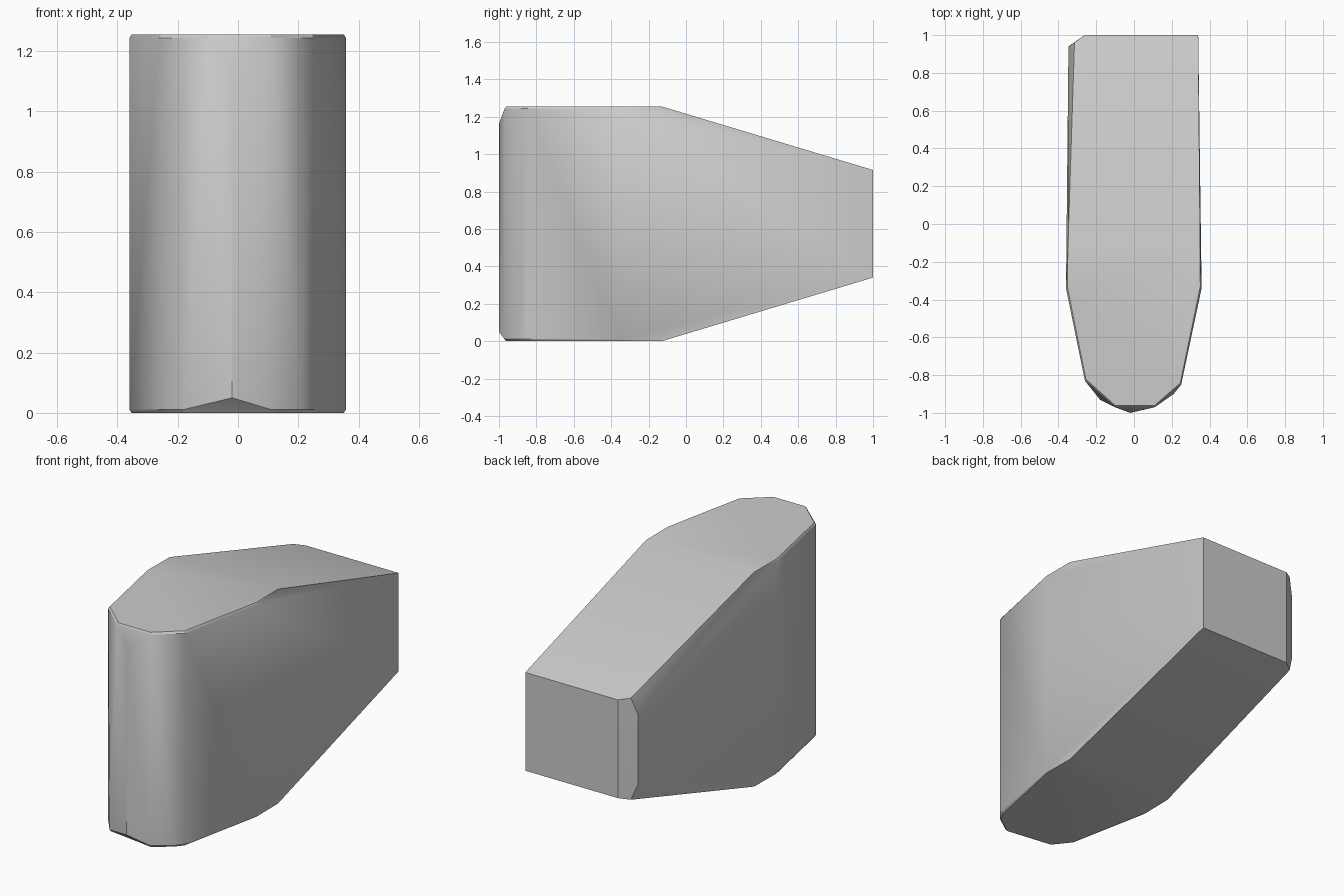
import bpy
import bmesh
from math import radians

cube = bpy.data.objects.get("Cube")
if cube:
    bpy.data.objects.remove(cube, do_unlink=True)

# Plain grey material
grey = bpy.data.materials.new("plain grey")
grey.use_nodes = True
colour = (0.6, 0.6, 0.6, 1)
grey.diffuse_color = colour
grey.node_tree.nodes["Principled BSDF"].inputs["Base Color"].default_value = colour

LOW, HIGH = 0.0, 1.255
EDGE = 0.011   # thin bevel around the flat top and bottom

# Rounded nose outlines of the two flat ends
nose_top = [(0.25, -0.85), (0.11, -0.97), (-0.10, -0.97), (-0.26, -0.83)]
nose_bottom = [(0.25, -0.85), (0.21, -0.90), (0.11, -0.97),
               (-0.18, -0.93), (-0.26, -0.83)]
shoulder = [(0.358, -0.34), (-0.36, -0.34)]
crease = [(0.35, -0.13), (-0.35, -0.13)]

points = []
for outline, flat, inward in ((nose_top, HIGH, -EDGE), (nose_bottom, LOW, EDGE)):
    for x, y in outline + shoulder:
        points.append((x, y, flat + inward))
        points.append((x * 0.98, y + 0.008, flat))
    points += [(x, y, flat) for x, y in crease]

# Nose ridge, stopping short of both ends
points += [(-0.02, -1, 0.05), (-0.02, -1, 1.16)]

# Tapered back end with one clipped corner
for z, side_z in ((0.34, 0.42), (0.915, 0.83)):
    points += [(0.34, 1, z), (-0.26, 1, z), (-0.315, 0.96, z + (0.01 if z > 0.5 else -0.01)),
               (-0.347, 0.94, side_z)]

# Solid body wrapped around the corner points
bm = bmesh.new()
for p in points:
    bm.verts.new(p)
hull = bmesh.ops.convex_hull(bm, input=bm.verts)
loose = {v for v in hull["geom_interior"] + hull["geom_unused"]
         if isinstance(v, bmesh.types.BMVert) and not v.link_faces}
bmesh.ops.delete(bm, geom=list(loose), context='VERTS')
bmesh.ops.dissolve_limit(bm, angle_limit=radians(0.5), verts=bm.verts, edges=bm.edges)
bmesh.ops.recalc_face_normals(bm, faces=bm.faces)
mesh = bpy.data.meshes.new("wedge_body")
bm.to_mesh(mesh)
bm.free()
mesh.materials.append(grey)

body = bpy.data.objects.new("wedge_body", mesh)
bpy.context.collection.objects.link(body)
bpy.context.view_layer.objects.active = body
body.select_set(True)
bpy.ops.object.shade_smooth_by_angle(angle=radians(30))
